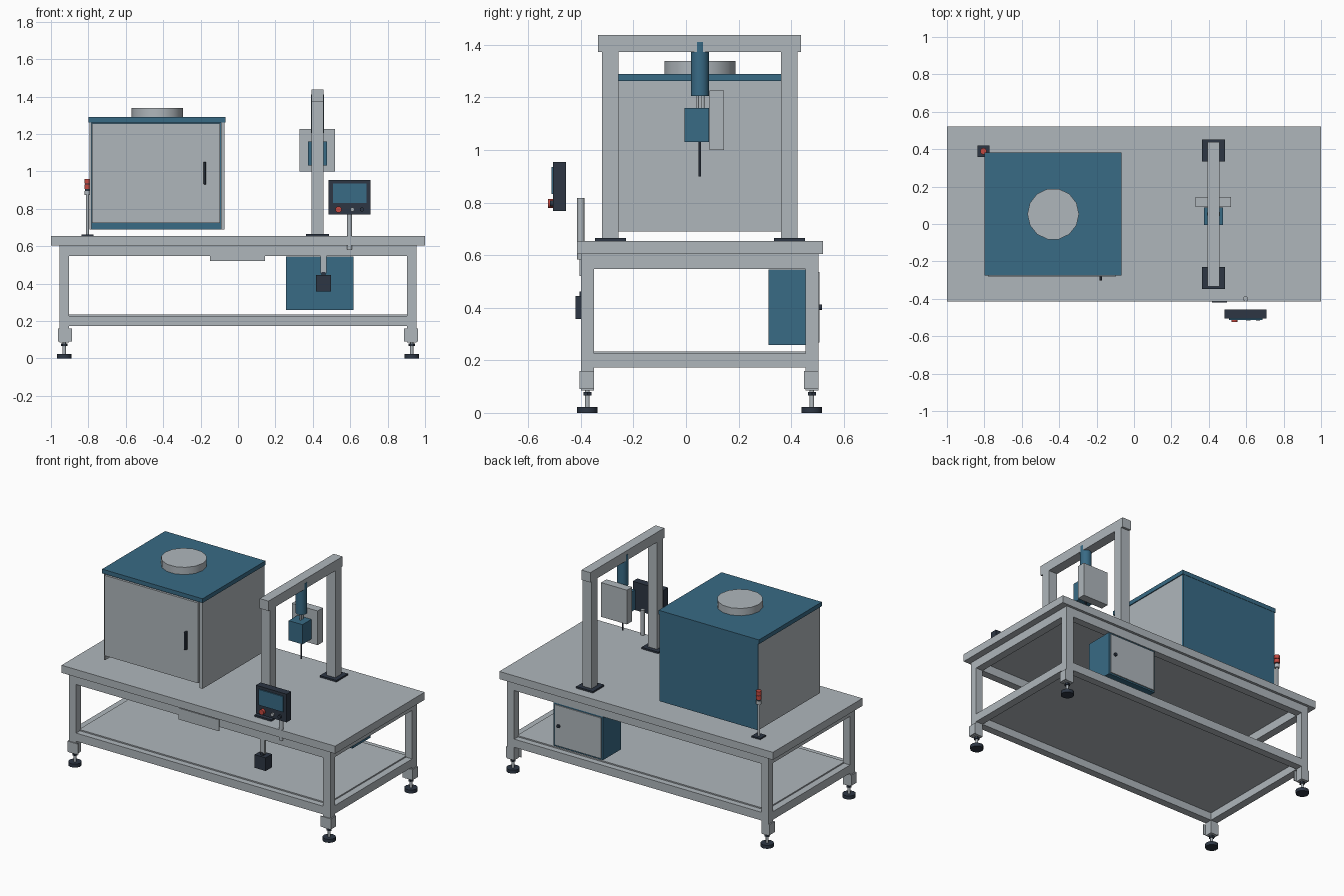
import bpy, math
from mathutils import Vector

if "Cube" in bpy.data.objects:
    bpy.data.objects.remove(bpy.data.objects["Cube"])


def material(name, rgb):
    m = bpy.data.materials.new(name)
    m.diffuse_color = (*rgb, 1)
    m.use_nodes = True
    m.node_tree.nodes["Principled BSDF"].inputs["Base Color"].default_value = m.diffuse_color
    return m


GREY = material("light_grey", (0.43, 0.47, 0.50))
BLUE = material("steel_blue", (0.04, 0.145, 0.235))
DARK = material("dark_navy", (0.026, 0.037, 0.057))
RED = material("signal_red", (0.55, 0.065, 0.05))


def box(name, mat, x, y, z, bevel=0):
    """Box from (min, max) ranges."""
    bpy.ops.mesh.primitive_cube_add(size=1)
    o = bpy.context.object
    o.name = name
    for v in o.data.vertices:
        v.co = Vector([(r[0] + r[1]) / 2 + c * (r[1] - r[0])
                       for c, r in zip(v.co, (x, y, z))])
    o.data.materials.append(mat)
    if bevel:
        b = o.modifiers.new("bevel", 'BEVEL')
        b.width, b.segments = bevel, 1
    return o


def cyl(name, mat, x, y, z, r, sides=16, axis='Z', smooth=True):
    """Cylinder; the range argument among x, y, z runs along the axis."""
    span = {'Z': z, 'Y': y}[axis]
    mid, depth = (span[0] + span[1]) / 2, span[1] - span[0]
    loc = (x, y, mid) if axis == 'Z' else (x, mid, z)
    rot = (0, 0, math.pi / sides) if axis == 'Z' else (math.pi / 2, 0, 0)
    bpy.ops.mesh.primitive_cylinder_add(vertices=sides, radius=r, depth=depth,
                                        location=loc, rotation=rot)
    o = bpy.context.object
    o.name = name
    o.data.materials.append(mat)
    if smooth:
        bpy.ops.object.shade_smooth_by_angle(angle=math.radians(40))
    return o


# Table top and lower shelf
box("table_top", GREY, (-1, 1), (-0.414, 0.521), (0.604, 0.654))
box("lower_shelf", GREY, (-0.91, 0.91), (-0.36, 0.465), (0.222, 0.234))

# Legs with brackets and levelling feet
ROWS = {"front": (-0.40, -0.35), "back": (0.454, 0.504)}
for row, (y0, y1) in ROWS.items():
    yc = (y0 + y1) / 2
    for side, s in (("left", -1), ("right", 1)):
        tag = f"{row}_{side}"
        xr = lambda a, b: tuple(sorted((s * a, s * b)))
        box("leg_" + tag, GREY, xr(0.903, 0.955), (y0, y1), (0.085, 0.604))
        box("bracket_face_" + tag, GREY, xr(0.887, 0.963),
            (y0 - 0.006, y0), (0.09, 0.16))
        box("bracket_side_" + tag, GREY, xr(0.955, 0.963),
            (y0, y1), (0.09, 0.16))
        cyl("foot_stem_" + tag, GREY, s * 0.929, yc, (0.02, 0.09), 0.009, 12)
        cyl("foot_nut_" + tag, DARK, s * 0.929, yc, (0.066, 0.079), 0.017, 6,
            smooth=False)
        cyl("foot_pad_" + tag, DARK, s * 0.929, yc, (0, 0.023), 0.04, 16)

# Upper and lower rails
for level, z in (("lower", (0.172, 0.226)), ("upper", (0.547, 0.604))):
    for row, y in ROWS.items():
        box(f"{level}_rail_{row}", GREY, (-0.903, 0.903), y, z)
    for side, x in (("left", (-0.955, -0.903)), ("right", (0.903, 0.955))):
        box(f"{level}_rail_{side}", GREY, x, (-0.35, 0.454), z)

# Front plate on the upper rail
box("front_plate", GREY, (-0.15, 0.145), (-0.405, -0.40), (0.52, 0.595))

# Machine enclosure: open-bottomed panels, door, lid and vent
box("enclosure_left", GREY, (-0.793, -0.783), (-0.268, 0.375), (0.69, 1.262))
box("enclosure_right", GREY, (-0.092, -0.072), (-0.268, 0.375), (0.69, 1.262))
box("enclosure_back", BLUE, (-0.793, -0.072), (0.365, 0.379), (0.69, 1.262))
box("enclosure_door", GREY, (-0.78, -0.097), (-0.28, -0.262), (0.725, 1.256))
box("door_handle", DARK, (-0.185, -0.17), (-0.303, -0.28), (0.93, 1.05), 0.003)
box("enclosure_lid", BLUE, (-0.80, -0.066), (-0.276, 0.381), (1.262, 1.29))
cyl("roof_vent", GREY, -0.432, 0.053, (1.29, 1.338), 0.138, 14)

# Gantry
for row, yc in (("front", -0.288), ("back", 0.393)):
    box("gantry_plate_" + row, DARK, (0.364, 0.486), (yc - 0.059, yc + 0.059),
        (0.654, 0.665))
    box("gantry_column_" + row, GREY, (0.393, 0.458), (yc - 0.031, yc + 0.031),
        (0.665, 1.375))
box("gantry_beam", GREY, (0.393, 0.458), (-0.335, 0.438), (1.372, 1.437))

# Dispensing head: actuator, guide rods, block, needle, service box
cyl("actuator", BLUE, 0.4255, 0.053, (1.205, 1.41), 0.035, 16)
for i, y in enumerate((0.043, 0.064)):
    cyl(f"guide_rod_{i}", GREY, 0.4255, y, (1.155, 1.21), 0.006, 12)
box("head_block", BLUE, (0.374, 0.475), (-0.005, 0.088), (1.03, 1.16))
cyl("needle", DARK, 0.4255, 0.053, (0.90, 1.035), 0.005, 10)
box("service_box", GREY, (0.33, 0.519), (0.09, 0.145), (1.0, 1.226))

# Operator panel and its post
cyl("panel_post", GREY, 0.597, -0.40, (0.583, 0.818), 0.014, 16)
box("panel_housing", DARK, (0.485, 0.709), (-0.505, -0.457), (0.768, 0.954))
box("panel_screen", BLUE, (0.508, 0.688), (-0.512, -0.505), (0.832, 0.935))
cyl("stop_button", RED, 0.537, (-0.524, -0.504), 0.796, 0.017, 16, 'Y')
cyl("start_button", GREY, 0.611, (-0.517, -0.504), 0.796, 0.011, 16, 'Y')
cyl("reset_button", DARK, 0.662, (-0.517, -0.504), 0.796, 0.011, 16, 'Y')

# Hanging switch box below the front rail
box("switch_hanger", GREY, (0.44, 0.474), (-0.40, -0.385), (0.455, 0.56))
box("switch_neck", DARK, (0.447, 0.468), (-0.405, -0.38), (0.44, 0.462))
box("switch_box", DARK, (0.416, 0.497), (-0.421, -0.355), (0.358, 0.445))

# Electrical cabinet under the back of the table
box("control_cabinet", BLUE, (0.257, 0.617), (0.313, 0.50), (0.258, 0.546))
box("cabinet_door", GREY, (0.267, 0.607), (0.50, 0.507), (0.268, 0.536))
cyl("cabinet_lock", DARK, 0.575, (0.505, 0.518), 0.402, 0.011, 12, 'Y')

# Signal tower
TX, TY = -0.805, 0.389
box("tower_base", DARK, (TX - 0.031, TX + 0.033), (TY - 0.03, TY + 0.03),
    (0.654, 0.663))
cyl("tower_post", GREY, TX, TY, (0.66, 0.88), 0.008, 12)
cyl("tower_collar", GREY, TX, TY, (0.873, 0.896), 0.016, 16)
cyl("tower_core", DARK, TX, TY, (0.89, 0.95), 0.013, 16)
for i, z in enumerate((0.905, 0.934)):
    cyl(f"tower_lamp_{i}", RED, TX, TY, (z, z + 0.025), 0.017, 16)
